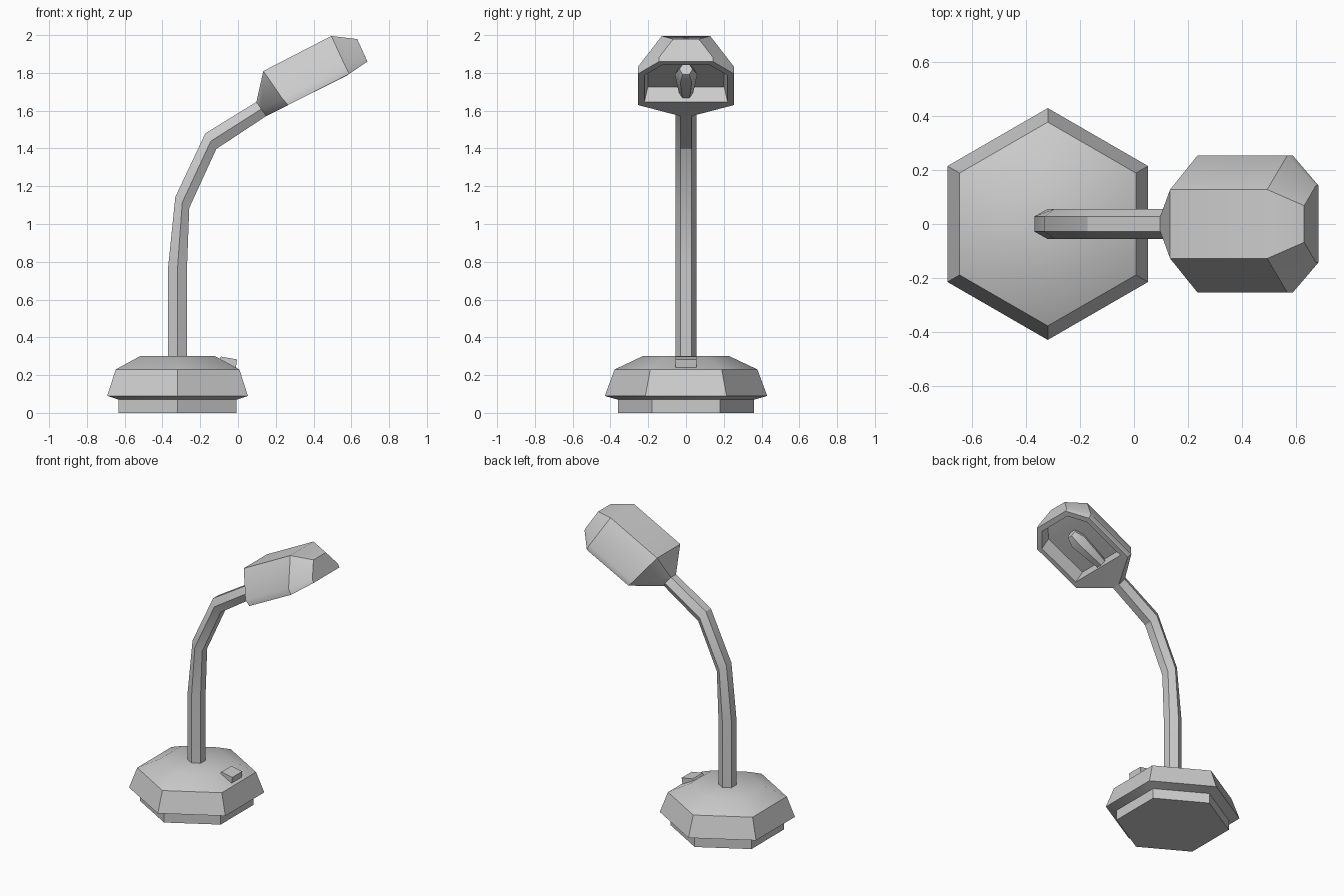
import bpy, bmesh, math
from mathutils import Vector

cube = bpy.data.objects.get("Cube")
if cube:
    bpy.data.objects.remove(cube)

grey = bpy.data.materials.new("light_grey")
grey.use_nodes = True
grey.diffuse_color = (0.6, 0.6, 0.6, 1)
grey.node_tree.nodes["Principled BSDF"].inputs["Base Color"].default_value = (0.6, 0.6, 0.6, 1)


def finish(name, bm, angle):
    """Turn a bmesh into a shaded, coloured object."""
    bmesh.ops.recalc_face_normals(bm, faces=bm.faces)
    mesh = bpy.data.meshes.new(name)
    bm.to_mesh(mesh)
    bm.free()
    mesh.materials.append(grey)
    obj = bpy.data.objects.new(name, mesh)
    bpy.context.collection.objects.link(obj)
    bpy.ops.object.select_all(action='DESELECT')
    obj.select_set(True)
    bpy.context.view_layer.objects.active = obj
    bpy.ops.object.shade_smooth_by_angle(angle=math.radians(angle))
    return obj


def loft(rings):
    """Skin a list of closed point loops and cap both ends."""
    bm = bmesh.new()
    loops = [[bm.verts.new(p) for p in ring] for ring in rings]
    n = len(loops[0])
    for a, b in zip(loops, loops[1:]):
        for i in range(n):
            j = (i + 1) % n
            bm.faces.new((a[i], a[j], b[j], b[i]))
    bm.faces.new(loops[0][::-1])
    bm.faces.new(loops[-1])
    return bm, loops


def mirrored(half):
    """Close a half section of points by mirroring it across y."""
    return [Vector(p) for p in half] + [Vector((x, -y, z)) for x, y, z in reversed(half)]


# Hexagonal base with plinth, flared rim and sloping top
base_x = -0.32
profile = [(0.361, 0), (0.361, 0.07), (0.43, 0.09), (0.378, 0.23), (0.23, 0.30)]
rings = []
for r, z in profile:
    angles = [math.radians(30 + 60 * i) for i in range(6)]
    rings.append([(base_x + r * math.cos(a), r * math.sin(a), z) for a in angles])
finish("base", loft(rings)[0], 32)

# Switch wedge on the sloping top
side = [(-0.11, 0.27), (-0.09, 0.298), (-0.005, 0.283), (-0.012, 0.235), (-0.09, 0.24)]
finish("switch", loft([[(x, y, z) for x, z in side] for y in (-0.055, 0.055)])[0], 30)

# Bent hexagonal stem, given by the outer and inner line of each bend
bends = [((-0.37, 0.28), (-0.27, 0.28)), ((-0.37, 0.77), (-0.27, 0.77)),
         ((-0.332, 1.143), (-0.258, 1.085)), ((-0.173, 1.48), (-0.115, 1.397)),
         ((0.097, 1.646), (0.15, 1.572))]
rings = []
for (ox, oz), (ix, iz) in bends:
    rings.append(mirrored([(ox, 0.028, oz), ((ox + ix) / 2, 0.056, (oz + iz) / 2), (ix, 0.028, iz)]))
finish("stem", loft(rings)[0], 30)

# Tilted frame shared by the lamp head parts
tilt = math.radians(27)
along = Vector((math.cos(tilt), 0, math.sin(tilt)))
up = Vector((-math.sin(tilt), 0, math.cos(tilt)))
origin = Vector((0.266, 0, 1.63))


def head_point(u, y, w):
    return origin + along * u + up * w + Vector((0, y, 0))


# Shade: each section runs top, shoulder, lower rim
sections = [
    [(-0.143, 0.028, 0.091), (-0.137, 0.056, 0.046), (-0.13, 0.028, 0)],
    [(-0.036, 0.128, 0.22), (-0.012, 0.255, 0.042), (0, 0.255, 0)],
    [(0.369, 0.128, 0.222), (0.362, 0.255, 0.042), (0.362, 0.255, 0)],
    [(0.484, 0.068, 0.145), (0.479, 0.142, 0.04), (0.478, 0.142, 0.015)],
]
bm, loops = loft([mirrored([head_point(*p) for p in half]) for half in sections])

# Hollow the underside between the rear and the tip
rim = set(loops[1][2:4] + loops[2][2:4] + loops[3][2:4])
under = [f for f in bm.faces if all(v in rim for v in f.verts)]
bmesh.ops.recalc_face_normals(bm, faces=bm.faces)
bmesh.ops.inset_region(bm, faces=under, thickness=0.035, use_even_offset=True)
deep = bmesh.ops.extrude_face_region(bm, geom=under)["geom"]
bmesh.ops.delete(bm, geom=under, context='FACES')
for v in deep:
    if isinstance(v, bmesh.types.BMVert):
        v.co += up * 0.088
        v.co.y *= 0.92
finish("shade", bm, 36)

# Bulb lying along the hollow
rings = []
for u, r in [(0.0, 0.032), (0.1, 0.045), (0.25, 0.06), (0.31, 0.035)]:
    angles = [math.radians(60 * i) for i in range(6)]
    rings.append([head_point(u, r * math.cos(a), 0.055 + r * math.sin(a)) for a in angles])
finish("bulb", loft(rings)[0], 30)
